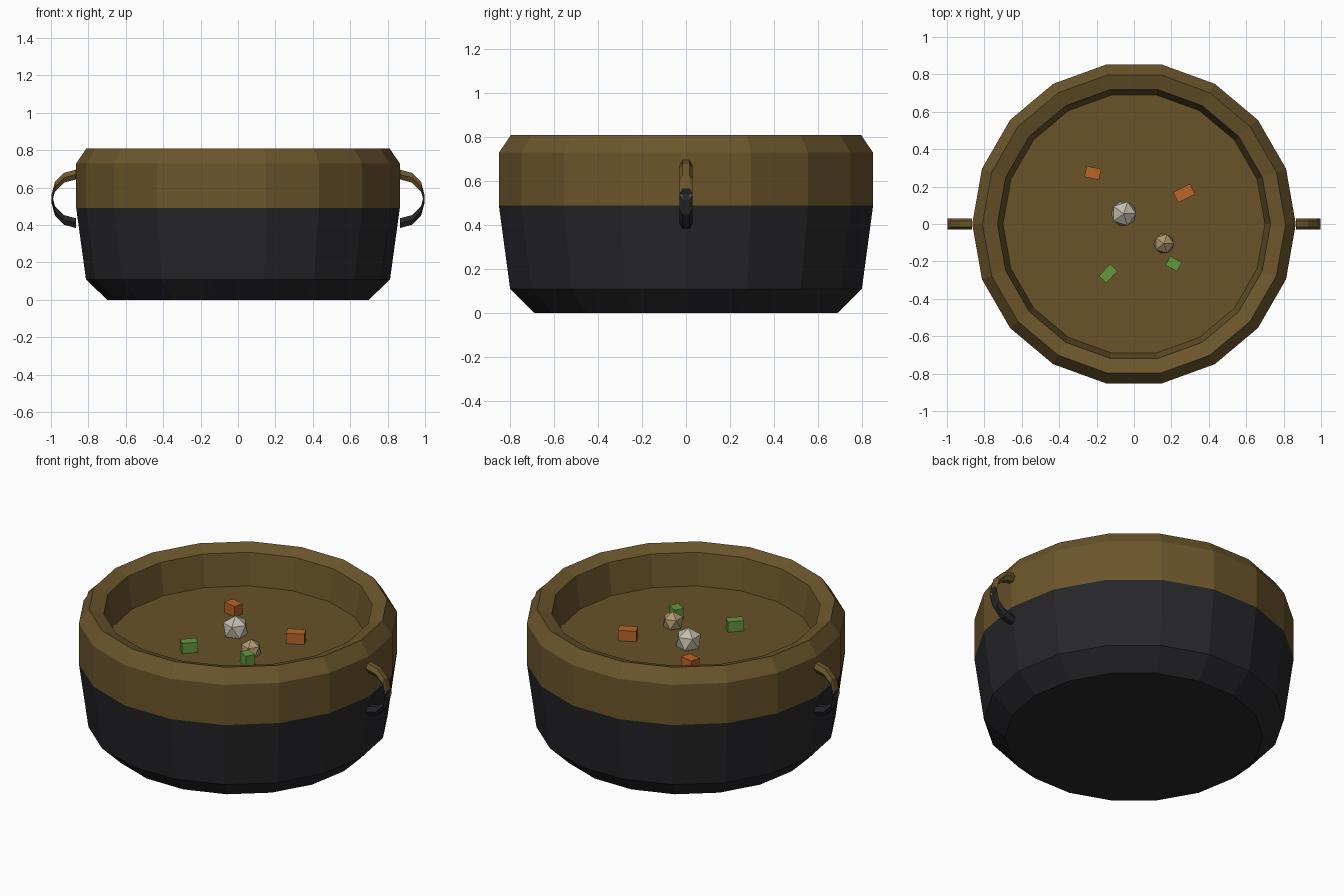
import bpy, bmesh, math
from mathutils import Matrix, Vector

if "Cube" in bpy.data.objects:
    bpy.data.objects.remove(bpy.data.objects["Cube"])


def material(name, rgb):
    m = bpy.data.materials.new(name)
    m.diffuse_color = (*rgb, 1)
    m.use_nodes = True
    m.node_tree.nodes["Principled BSDF"].inputs["Base Color"].default_value = m.diffuse_color
    return m


BLACK = material("black_iron", (0.02, 0.02, 0.023))
BROWN = material("brown_glaze", (0.15, 0.092, 0.025))
SOUP = material("broth", (0.14, 0.085, 0.022))
ORANGE = material("carrot", (0.48, 0.13, 0.02))
GREEN = material("herb", (0.13, 0.31, 0.05))
GREY = material("pale_dumpling", (0.55, 0.51, 0.42))
TAN = material("tan_dumpling", (0.45, 0.31, 0.16))


def finish(name, bm, mats):
    me = bpy.data.meshes.new(name)
    bm.to_mesh(me)
    bm.free()
    for m in mats:
        me.materials.append(m)
    ob = bpy.data.objects.new(name, me)
    bpy.context.collection.objects.link(ob)
    return ob


def skin(bm, rings):
    # Bridge successive closed rings of points with quads
    vr = [[bm.verts.new(p) for p in ring] for ring in rings]
    n = len(vr[0])
    for a, b in zip(vr, vr[1:]):
        for i in range(n):
            j = (i + 1) % n
            bm.faces.new((a[i], a[j], b[j], b[i]))
    return vr


def circle(r, z, n=18):
    return [(r * math.cos(2 * math.pi * i / n), r * math.sin(2 * math.pi * i / n), z)
            for i in range(n)]


# Pot body: 18-sided lathe, black below and brown above
bm = bmesh.new()
profile = [(0.70, 0), (0.813, 0.11), (0.865, 0.49), (0.865, 0.73),
           (0.81, 0.81), (0.73, 0.782), (0.70, 0.595)]
rings = skin(bm, [circle(r, z) for r, z in profile])
bm.faces.new(rings[0][::-1])
for f in bm.faces:
    f.material_index = int(f.calc_center_median().z > 0.49)
finish("pot_body", bm, [BLACK, BROWN])

# Broth surface
bm = bmesh.new()
bm.faces.new([bm.verts.new(p) for p in circle(0.70, 0.595)])
finish("broth", bm, [SOUP])

# Handles: hexagonal section kept upright along a half circle
for side, label in ((1, "right"), (-1, "left")):
    bm = bmesh.new()
    path = []
    for k in range(7):
        a = math.radians(90 - 30 * k)
        cx, cz = 0.866 + 0.13 * math.cos(a), 0.54 + 0.13 * math.sin(a)
        path.append([(side * cx, side * 0.03 * math.cos(t * math.pi / 3),
                      cz + 0.03 * math.sin(t * math.pi / 3)) for t in range(6)])
    skin(bm, path)
    for f in bm.faces:
        f.material_index = int(f.calc_center_median().z > 0.555)
    finish(label + "_handle", bm, [BLACK, BROWN])

# Diced vegetables: x, y, length, width, turn
dice = [("carrot_1", -0.22, 0.273, 0.08, 0.06, -12, ORANGE),
        ("carrot_2", 0.268, 0.165, 0.10, 0.062, 27, ORANGE),
        ("herb_1", -0.138, -0.265, 0.088, 0.055, 47, GREEN),
        ("herb_2", 0.212, -0.213, 0.07, 0.055, -28, GREEN)]
for name, x, y, l, w, turn, mat in dice:
    bm = bmesh.new()
    bmesh.ops.create_cube(bm, size=1, matrix=Matrix.Translation((x, y, 0.617))
                          @ Matrix.Rotation(math.radians(turn), 4, 'Z')
                          @ Matrix.Diagonal((l, w, 0.08, 1)))
    finish(name, bm, [mat])

# Faceted dumplings
for name, p, r, mat in (("pale_dumpling", (-0.055, 0.055, 0.632), 0.075, GREY),
                        ("tan_dumpling", (0.16, -0.105, 0.625), 0.06, TAN)):
    bm = bmesh.new()
    bmesh.ops.create_icosphere(bm, subdivisions=1, radius=r, matrix=Matrix.Translation(p))
    finish(name, bm, [mat])
